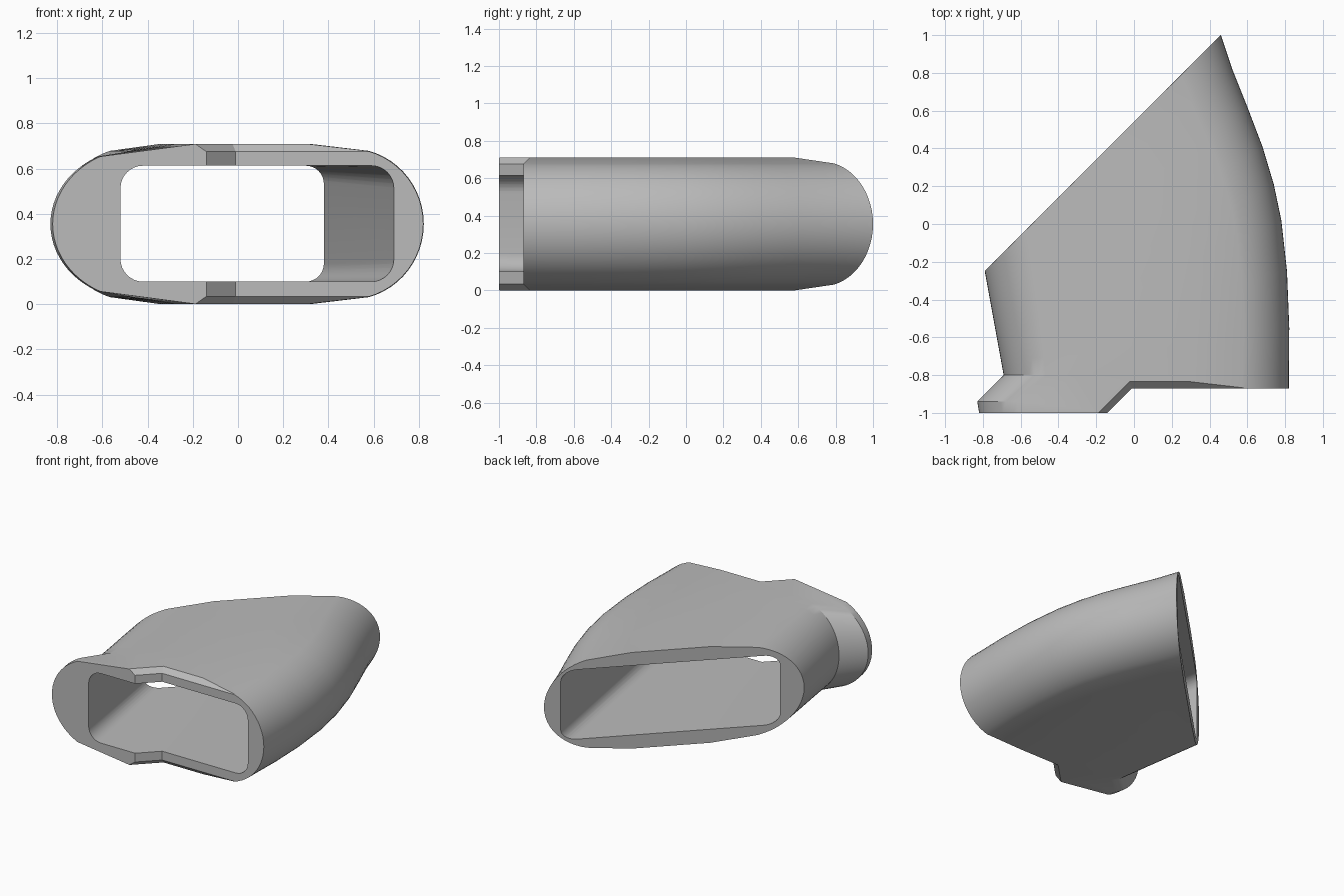
import bpy, bmesh, math
from mathutils import Vector

if "Cube" in bpy.data.objects:
    bpy.data.objects.remove(bpy.data.objects["Cube"])

HALF = 0.355  # half of the sleeve height

grey = bpy.data.materials.new("plain_grey")
grey.use_nodes = True
grey.diffuse_color = (0.5, 0.5, 0.5, 1)
grey.node_tree.nodes["Principled BSDF"].inputs["Base Color"].default_value = (0.5, 0.5, 0.5, 1)


def loft(name, rings):
    """Closed solid through rings that have equal point counts."""
    bm = bmesh.new()
    loops = [[bm.verts.new(p) for p in ring] for ring in rings]
    n = len(loops[0])
    for a, b in zip(loops, loops[1:]):
        for i in range(n):
            j = (i + 1) % n
            bm.faces.new((a[i], a[j], b[j], b[i]))
    bm.faces.new(loops[0])
    bm.faces.new(loops[-1])
    bmesh.ops.recalc_face_normals(bm, faces=bm.faces)
    mesh = bpy.data.meshes.new(name)
    bm.to_mesh(mesh)
    bm.free()
    mesh.materials.append(grey)
    obj = bpy.data.objects.new(name, mesh)
    bpy.context.collection.objects.link(obj)
    return obj


def end_arc(stretch, angle, shoulder):
    """Upper half of a rounded end: (distance in from the tip, height)."""
    r = 0.335
    pts = []
    for i in range(13):
        a = math.radians(angle) * i / 12
        pts.append((r * stretch * (1 - math.cos(a)), r * math.sin(a)))
    return pts + [(shoulder, HALF)]


def section(left, right, left_end, right_end):
    """Sleeve cross-section standing on the plan line from left to right."""
    l, r = Vector(left), Vector(right)
    width = r.x - l.x
    top = [(d / width, z) for d, z in left_end]
    top += [(1 - d / width, z) for d, z in reversed(right_end)]
    outline = top + [(t, -z) for t, z in reversed(top[1:-1])]
    return [(*l.lerp(r, t), HALF + z) for t, z in outline]


# Sleeve body: flange, neck, then a fan of sections up to the slanted end
flange = end_arc(1.15, 63, 0.64)
neck = end_arc(0.9, 75, 0.42)
front_end = end_arc(1, 75, 0.52)
rings = [section((-0.82, -1), (0.82, -1), flange, front_end),
         section((-0.83, -0.94), (0.82, -0.94), flange, front_end),
         section((-0.69, -0.8), (0.82, -0.8), neck, front_end)]
curve = [(0.822, -0.55), (0.81, -0.25), (0.78, 0.02), (0.74, 0.21),
         (0.68, 0.41), (0.6, 0.62), (0.52, 0.82), (0.46, 1)]
for i, right in enumerate(curve, 1):
    t = i / len(curve)
    left = Vector((-0.69, -0.8)).lerp(Vector((-0.79, -0.25)), t)
    rings.append(section(left, right, end_arc(0.9, 75, 0.42 + 0.03 * t),
                         end_arc(1 - 0.17 * t, 75, 0.52 - 0.1 * t)))
sleeve = loft("sleeve", rings)


def round_rect(left, right, radius):
    """Rounded rectangular opening on a plan line."""
    l, r = Vector(left), Vector(right)
    width, low, high = r.x - l.x, 0.1, 0.613
    ring = []
    for q, (cx, cz) in enumerate([(width - radius, high - radius), (radius, high - radius),
                                  (radius, low + radius), (width - radius, low + radius)]):
        for i in range(9):
            a = math.radians(90 * (q + i / 8))
            t = (cx + radius * math.cos(a)) / width
            ring.append(Vector((*l.lerp(r, t), cz + radius * math.sin(a))))
    return ring


# Tunnel cutter, running past both openings
front = round_rect((-0.52, -1), (0.712, -1), 0.1)
back = round_rect((-0.675, -0.135), (0.38, 0.92), 0.08)
tunnel = loft("tunnel_cutter", [[a.lerp(b, t) for a, b in zip(front, back)]
                                for t in (-0.1, 1.1)])


# Front notch cutter, flared above and below to chamfer the outer edges
def notch_ring(z, out):
    k = out * 0.414
    return [(-0.24 - k - out, -1.1, z), (-0.01 - k, -0.87 + out, z),
            (1, -0.87 + out, z), (1, -1.1, z)]


notch = loft("notch_cutter", [notch_ring(-0.01, 0.045), notch_ring(0.035, 0),
                              notch_ring(0.675, 0), notch_ring(0.72, 0.045)])

for cutter in (tunnel, notch):
    cutter.hide_render = True
    mod = sleeve.modifiers.new(cutter.name, "BOOLEAN")
    mod.operation = "DIFFERENCE"
    mod.solver = "EXACT"
    mod.object = cutter

# Apply the cuts and drop the cutters
bpy.context.view_layer.update()
graph = bpy.context.evaluated_depsgraph_get()
result = bpy.data.meshes.new_from_object(sleeve.evaluated_get(graph))
sleeve.modifiers.clear()
sleeve.data = result
for cutter in (tunnel, notch):
    bpy.data.objects.remove(cutter)

for obj in bpy.context.selected_objects:
    obj.select_set(False)
bpy.context.view_layer.objects.active = sleeve
sleeve.select_set(True)
bpy.ops.object.shade_smooth_by_angle(angle=math.radians(25))
